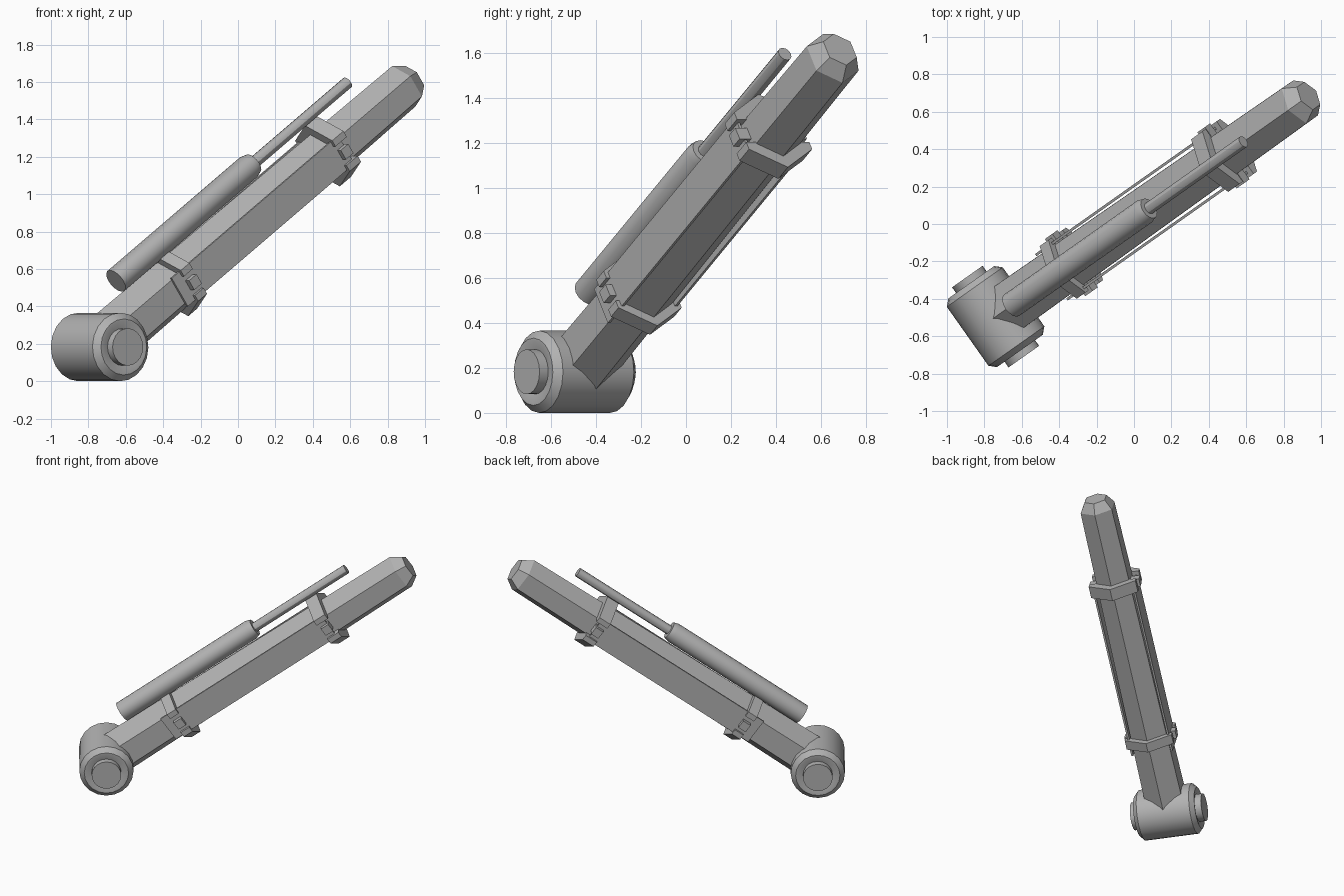
import bpy, bmesh, math
from mathutils import Matrix, Vector

if "Cube" in bpy.data.objects:
    bpy.data.objects.remove(bpy.data.objects["Cube"])

# Arm frame: x = sideways, y = upward normal, z = along the arm
AZ, EL = math.radians(35.2), math.radians(35.0)
PIVOT = Vector((-0.74, -0.495, 0.183))
d = Vector((math.cos(EL) * math.cos(AZ), math.cos(EL) * math.sin(AZ), math.sin(EL)))
u = Vector((-math.sin(EL) * math.cos(AZ), -math.sin(EL) * math.sin(AZ), math.cos(EL)))
s = u.cross(d)
FRAME = Matrix.Translation(PIVOT) @ Matrix((s, u, d)).transposed().to_4x4()

grey = bpy.data.materials.new("plain grey")
grey.diffuse_color = (0.45, 0.45, 0.45, 1)
grey.use_nodes = True
grey.node_tree.nodes["Principled BSDF"].inputs["Base Color"].default_value = grey.diffuse_color


def finish(name, bm, matrix, smooth):
    bmesh.ops.recalc_face_normals(bm, faces=bm.faces)
    bm.transform(matrix)
    me = bpy.data.meshes.new(name)
    bm.to_mesh(me)
    bm.free()
    me.materials.append(grey)
    ob = bpy.data.objects.new(name, me)
    bpy.context.collection.objects.link(ob)
    if smooth:
        bpy.ops.object.select_all(action='DESELECT')
        ob.select_set(True)
        bpy.context.view_layer.objects.active = ob
        bpy.ops.object.shade_smooth_by_angle(angle=math.radians(30))
    return ob


def lathe(name, rings, sides, matrix, smooth=True):
    """Solid made of (radius, position) rings along local z, first corner on +y."""
    bm = bmesh.new()
    loops = []
    for r, z in rings:
        loops.append([bm.verts.new((r * math.sin(2 * math.pi * i / sides),
                                    r * math.cos(2 * math.pi * i / sides), z))
                      for i in range(sides)])
    for a, b in zip(loops, loops[1:]):
        for i in range(sides):
            j = (i + 1) % sides
            bm.faces.new((a[i], a[j], b[j], b[i]))
    bm.faces.new(loops[0])
    bm.faces.new(loops[-1])
    return finish(name, bm, matrix, smooth)


def extrude(name, outline, z0, z1):
    """Flat outline in the arm cross-section, pulled along the arm."""
    bm = bmesh.new()
    face = bm.faces.new([bm.verts.new((x, y, z0)) for x, y in outline])
    top = bmesh.ops.extrude_face_region(bm, geom=[face])
    verts = [v for v in top["geom"] if isinstance(v, bmesh.types.BMVert)]
    bmesh.ops.translate(bm, verts=verts, vec=(0, 0, z1 - z0))
    return finish(name, bm, FRAME, False)


def box(name, x0, x1, y0, y1, z0, z1):
    return extrude(name, [(x0, y0), (x1, y0), (x1, y1), (x0, y1)], z0, z1)


# Pivot barrel with chamfered rims and protruding pin ends
half = [(0.1, 0.262), (0.1, 0.215), (0.14, 0.225), (0.15, 0.225), (0.183, 0.193)]
rings = [(r, -z) for r, z in half] + list(reversed(half))
lathe("pivot_barrel", rings, 20, FRAME @ Matrix.Rotation(math.pi / 2, 4, 'Y'))

# Tapering six-sided arm with chamfered tip
lathe("arm", [(0.158, 0), (0.132, 2.43), (0.085, 2.5)], 6, FRAME, False)

# Hydraulic cylinder and rod above the arm
above = FRAME @ Matrix.Translation((0, 0.228, 0))
lathe("hydraulic_cylinder", [(0.07, 0.29), (0.07, 1.35), (0.06, 1.385)], 16, above)
lathe("hydraulic_rod", [(0.033, 1.36), (0.033, 2.14)], 12, above)

# Side plates and the pegs that hold them
for side, label in ((-1, "left"), (1, "right")):
    box(label + "_side_plate", side * 0.138, side * 0.152, -0.092, 0.092, 0.51, 1.84)
    box(label + "_lower_peg", side * 0.13, side * 0.187, -0.03, 0.03, 0.575, 0.635)
    box(label + "_upper_peg", side * 0.11, side * 0.183, -0.03, 0.03, 1.79, 1.85)

# V-shaped brackets clasping the arm above and below
right_side = [(0, 0.198), (0.172, 0.1), (0.172, 0.062), (0.118, 0.062), (0.118, 0.07), (0, 0.138)]
outline = right_side + [(-x, y) for x, y in reversed(right_side[1:-1])]
for where, z0, z1 in (("lower", 0.57, 0.64), ("upper", 1.78, 1.87)):
    for flip, label in ((1, "top"), (-1, "bottom")):
        extrude(f"{where}_{label}_bracket", [(x, y * flip) for x, y in outline], z0, z1)
